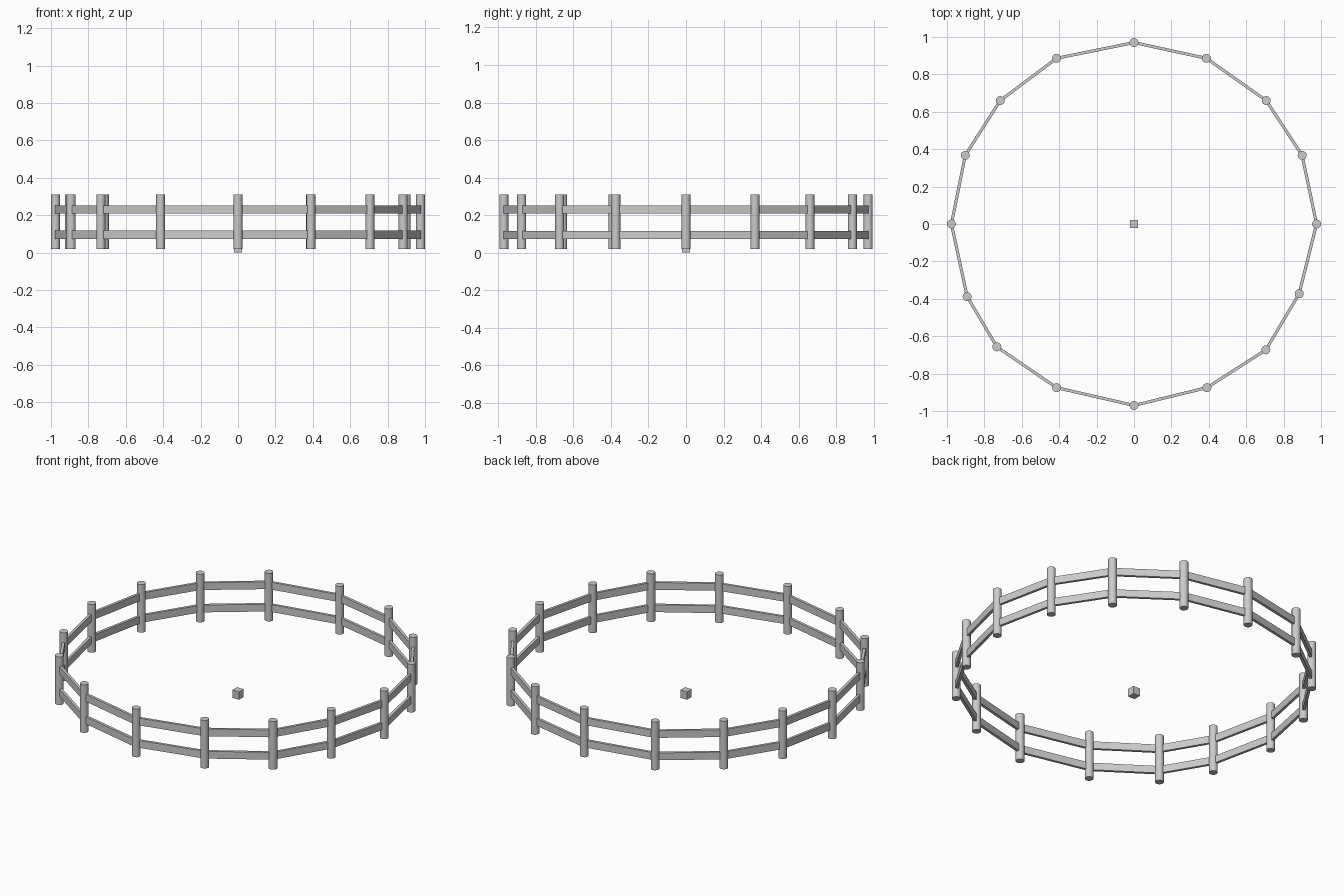
import bpy
from math import atan2
from mathutils import Vector

if "Cube" in bpy.data.objects:
    bpy.data.objects.remove(bpy.data.objects["Cube"])

# Post positions around the paddock, slightly irregular ring
POSTS = [(0, 0.97), (0.387, 0.886), (0.707, 0.66), (0.899, 0.367),
         (0.976, 0), (0.883, -0.373), (0.705, -0.673), (0.39, -0.875),
         (0, -0.97), (-0.414, -0.875), (-0.733, -0.657), (-0.892, -0.388),
         (-0.976, 0), (-0.902, 0.367), (-0.715, 0.66), (-0.414, 0.886)]
POST_R, POST_BOTTOM, POST_TOP = 0.024, 0.02, 0.31
RAIL_HEIGHTS = (0.095, 0.23)


def box(name, loc, size, turn=0.0):
    bpy.ops.mesh.primitive_cube_add(size=1, location=loc, rotation=(0, 0, turn))
    ob = bpy.context.object
    ob.name = name
    ob.scale = size
    bpy.ops.object.transform_apply(location=False, rotation=False, scale=True)
    return ob


for i, p in enumerate(POSTS):
    # Round upright post
    bpy.ops.mesh.primitive_cylinder_add(
        vertices=16, radius=POST_R, depth=POST_TOP - POST_BOTTOM,
        location=(p[0], p[1], (POST_TOP + POST_BOTTOM) / 2))
    bpy.context.object.name = f"fence_post_{i + 1}"
    bpy.ops.object.shade_smooth_by_angle()

    # Two flat rails to the next post, ending at the post centres
    a, b = Vector(p), Vector(POSTS[(i + 1) % len(POSTS)])
    mid, d = (a + b) / 2, b - a
    for level, z in zip(("lower", "upper"), RAIL_HEIGHTS):
        box(f"{level}_rail_{i + 1}", (mid.x, mid.y, z),
            (d.length, 0.016, 0.044), atan2(d.y, d.x))

# Small block in the middle of the ring
box("centre_block", (0, 0, 0.0235), (0.045, 0.045, 0.047))
